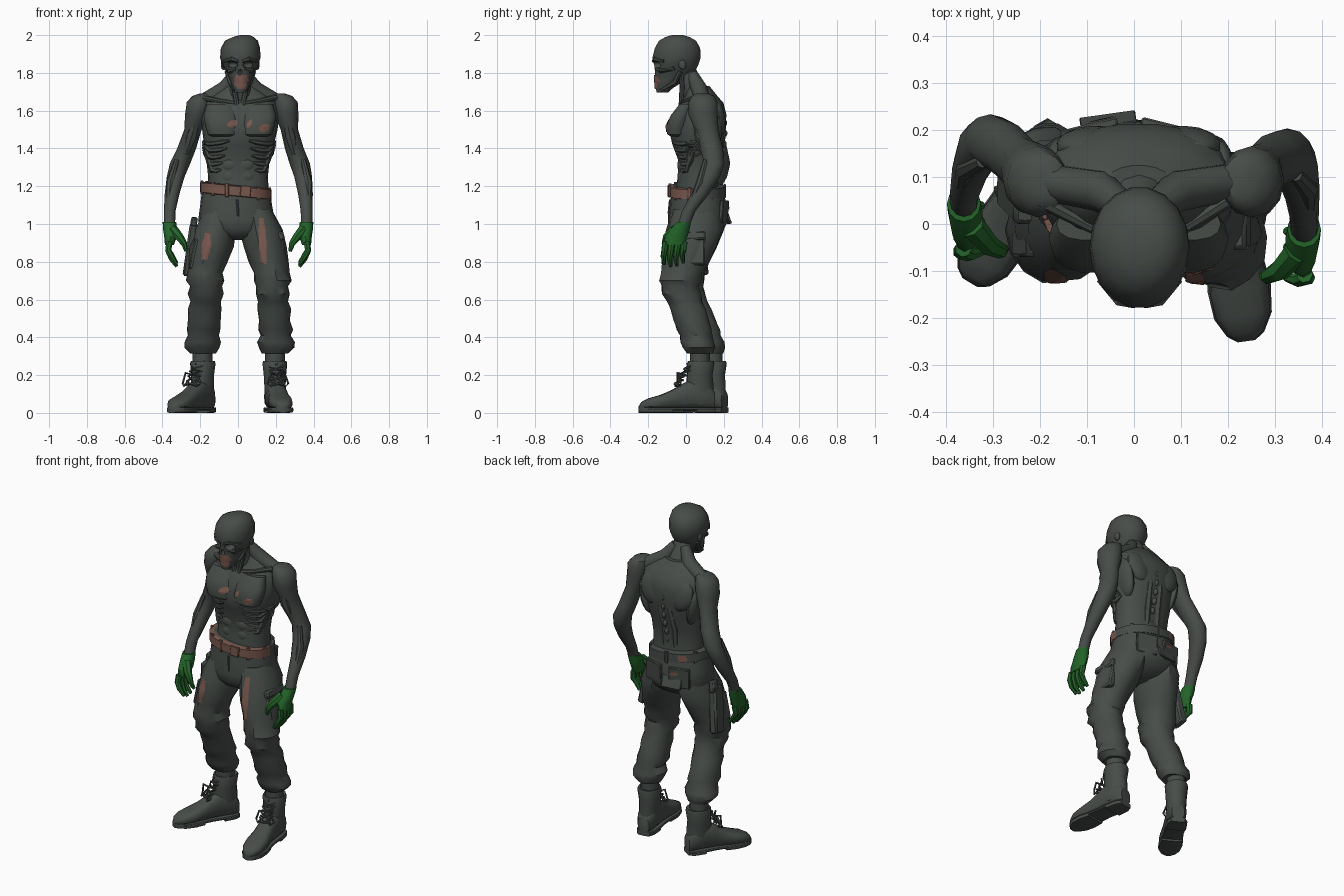
import bpy, bmesh, math, random
from mathutils import Vector, Matrix, Euler
from mathutils.bvhtree import BVHTree

random.seed(4)
V = Vector


def material(name, rgb):
    m = bpy.data.materials.new(name)
    m.diffuse_color = (*rgb, 1)
    return m


GREY = material("grey green", (0.062, 0.073, 0.065))
GREEN = material("glove green", (0.017, 0.125, 0.022))
RUST = material("rust brown", (0.19, 0.096, 0.074))


def finish(name, bm, mat):
    bmesh.ops.recalc_face_normals(bm, faces=bm.faces)
    me = bpy.data.meshes.new(name)
    bm.to_mesh(me)
    bm.free()
    me.materials.append(mat)
    ob = bpy.data.objects.new(name, me)
    bpy.context.collection.objects.link(ob)
    return ob


def loft(name, rings, mat=GREY, n=14, p=1.0, jitter=0, closed=False):
    """Skin rings given as (centre, axis a, axis b)."""
    bm, loops = bmesh.new(), []
    for c, a, b in rings:
        loop = []
        for k in range(n):
            t = 2 * math.pi * k / n
            u, v = [math.copysign(abs(f) ** p, f) for f in (math.cos(t), math.sin(t))]
            f = 1 + random.uniform(-jitter, jitter)
            loop.append(bm.verts.new(c + a * u * f + b * v * f))
        loops.append(loop)
    for l0, l1 in zip(loops, loops[1:] + loops[:1] if closed else loops[1:]):
        for k in range(n):
            j = (k + 1) % n
            bm.faces.new((l0[k], l0[j], l1[j], l1[k]))
    if not closed:
        bm.faces.new(loops[0])
        bm.faces.new(loops[-1])
    return finish(name, bm, mat)


def stack(name, rows, mat=GREY, tilt=0.0, **kw):
    """Level rings (x, y, z, half width, half depth)."""
    return loft(name, [(V((x, y, z)), V((a, 0, tilt * a)), V((0, b, 0))) for x, y, z, a, b in rows], mat, **kw)


def tube(name, pts, radii, mat=GREY, n=8, closed=False):
    pts = [V(q) for q in pts]
    if not isinstance(radii, (list, tuple)):
        radii = [radii] * len(pts)
    rings, last = [], len(pts) - 1
    for i, q in enumerate(pts):
        before = pts[i - 1] if i or closed else q
        t = (pts[(i + 1) % len(pts)] if i < last or closed else q) - before
        ref = V((0, 1, 0)) if abs(t.normalized().y) < 0.85 else V((0, 0, 1))
        a = t.cross(ref).normalized()
        b = t.cross(a).normalized()
        rings.append((q, a * radii[i], b * radii[i]))
    return loft(name, rings, mat, n, closed=closed)


def solid(name, loc, size, rot=(0, 0, 0), mat=GREY, box=False):
    bm = bmesh.new()
    M = Matrix.LocRotScale(V(loc), Euler([math.radians(r) for r in rot]), V(size))
    if box:
        bmesh.ops.create_cube(bm, size=1, matrix=M)
        bmesh.ops.bevel(bm, geom=bm.edges[:], offset=min(size) * 0.2, segments=1, affect='EDGES')
    else:
        bmesh.ops.create_uvsphere(bm, u_segments=14, v_segments=9, radius=1, matrix=M)
    return finish(name, bm, mat)


def patch(name, x, z, w, h, targets, back=False, slant=0.0, rows=8, end=.7):
    """Thin stain laid on the targets by casting rays along y."""
    trees = [BVHTree.FromPolygons([v.co for v in o.data.vertices],
                                  [f.vertices[:] for f in o.data.polygons]) for o in targets]
    d = V((0, -1 if back else 1, 0))
    bm, grid = bmesh.new(), []
    for i in range(rows + 1):
        s = 2 * i / rows - 1
        half = w * max(end, 1 - abs(s) ** 3) * random.uniform(0.85, 1.1)
        line = []
        for k in range(6):
            o = V((x + slant * s + half * (k / 2.5 - 1), 0, z + h * s)) - d
            hits = [r[0] for r in (t.ray_cast(o, d) for t in trees) if r[0]]
            line.append(bm.verts.new(min(hits, key=lambda q: (q - o).length) - d * 0.005) if hits else None)
        grid.append(line)
    for r0, r1 in zip(grid, grid[1:]):
        for k in range(5):
            q = (r0[k], r0[k + 1], r1[k + 1], r1[k])
            if all(q):
                bm.faces.new(q)
    return finish(name, bm, RUST)


# Head with hollow eyes and nose
skull = stack("head", [(.012, -.125, 1.695, .028, .03), (.013, -.115, 1.72, .042, .047), (.014, -.085, 1.76, .056, .08),
                       (.014, -.06, 1.80, .072, .105), (.013, -.052, 1.84, .094, .118), (.012, -.05, 1.88, .107, .13),
                       (.013, -.045, 1.93, .104, .122), (.018, -.045, 1.97, .087, .1), (.028, -.045, 1.99, .055, .065),
                       (.035, -.045, 2.0, .025, .03)], n=18)
cutters = [solid("nose_cutter", (.012, -.175, 1.803), (.013, .025, .018))]
for s in (-1, 1):
    ex = .012 + s * .043
    cutters.append(solid("eye_cutter", (ex, -.16, 1.843), (.03, .034, .021)))
    tube("brow", [(.012 + s * .01, -.172, 1.862), (ex, -.164, 1.874), (.012 + s * .085, -.118, 1.862)], [.009, .013, .008], n=6)
    tube("cheekbone", [(.012 + s * .022, -.158, 1.822), (.012 + s * .055, -.132, 1.812), (.012 + s * .085, -.06, 1.825)],
         [.009, .016, .011], n=7)
    solid("ear", (.012 + s * .093, -.02, 1.845), (.01, .02, .028), (15, 0, 0))
    tube("jaw_edge", [(.012 + s * .07, -.03, 1.81), (.012 + s * .05, -.06, 1.75), (.012 + s * .025, -.135, 1.708)],
         [.014, .016, .012])
for c in cutters:
    c.hide_render = c.hide_viewport = True
    m = skull.modifiers.new("hollow", 'BOOLEAN')
    m.operation, m.object, m.solver = 'DIFFERENCE', c, 'EXACT'
patch("mouth_stain", .02, 1.752, .043, .036, [skull], slant=-.004)

# Torso
rows = [(0, .06, 1.14, .165, .12), (0, .06, 1.25, .158, .105), (0, .065, 1.34, .168, .108), (.005, .062, 1.42, .185, .135),
        (.01, .06, 1.50, .2, .152), (.01, .075, 1.58, .205, .14), (.01, .085, 1.64, .195, .115), (.01, .08, 1.68, .15, .085),
        (.01, .065, 1.73, .08, .06)]
torso = stack("torso", rows, n=22, p=.9)
tube("neck", [(.01, .065, 1.64), (.012, .03, 1.74), (.013, -.02, 1.84)], [.085, .058, .055], n=12)


def skin(t, z, out=0):
    """Point on the torso at angle t from the front."""
    for a, b in zip(rows, rows[1:]):
        if a[2] <= z <= b[2]:
            f = (z - a[2]) / (b[2] - a[2])
            x, y, _, rx, ry = [p + (q - p) * f for p, q in zip(a, b)]
            return (x + (rx + out) * math.sin(t), y - (ry + out) * math.cos(t), z)


chest = [torso]
for s in (-1, 1):
    # Chest muscle as a flat slab, square towards the lower edge
    chest.append(stack("pectoral", [(.01 + s * .085, -.05, 1.462, .06, .03), (.01 + s * .09, -.05, 1.475, .08, .05),
                                    (.01 + s * .095, -.045, 1.52, .089, .06), (.01 + s * .1, -.03, 1.575, .092, .052),
                                    (.01 + s * .1, .0, 1.635, .075, .035)], n=14, p=.8))
    solid("shoulder_blade", (.01 + s * .1, .172, 1.56), (.075, .036, .095), (8, s * 15, 0))
    solid("side_back_muscle", (.01 + s * .16, .12, 1.49), (.035, .07, .12), (0, s * 12, 0))
    tube("collarbone", [(.01 + s * .015, -.022, 1.635), (.01 + s * .1, -.008, 1.65), (s * .2, .05, 1.67)], [.014, .012, .016])
    tube("trapezius", [(.012 + s * .03, .035, 1.79), (.01 + s * .08, .07, 1.712), (.01 + s * .2, .09, 1.645)],
         [.03, .045, .04], n=10)
    tube("neck_tendon", [(.013 + s * .05, -.025, 1.8), (.012 + s * .035, -.02, 1.73), (.01 + s * .015, -.025, 1.63)], .014)
    tube("lower_back_muscle", [(s * .035, .14, 1.2), (s * .035, .15, 1.34), (.01 + s * .035, .185, 1.46),
                               (.01 + s * .03, .182, 1.6)], [.025, .03, .025, .015])
    for i in range(5):
        tube("rib", [skin(s * t, 1.455 - .036 * i - .03 * math.sin(t * 1.6) + .02 * i * (t > 1.2))
                     for t in [.28 + .07 * i + .22 * k for k in range(7)]], [.006] + [.014] * 5 + [.006], n=6)
    for i in range(3):
        solid("abdominal", (s * .04, -.028, 1.25 + .062 * i), (.045, .018, .036))
for i in range(6):
    solid("spine_bump", (.01, .152 + .05 * math.sin(i / 7 * 2.6), 1.26 + .055 * i), (.012, .018, .02))
for x, z, w, h in ((-.03, 1.53, .026, .02), (.14, 1.508, .03, .02), (.06, 1.53, .013, .022)):
    patch("chest_stain", x, z, w, h, chest, slant=.008, end=.4)

# Arms with gloved hands
ARM = [(.225, .088, 1.69, .025, .035), (.237, .09, 1.678, .05, .06), (.25, .09, 1.645, .066, .076), (.256, .09, 1.58, .064, .078),
       (.272, .11, 1.5, .046, .062), (.298, .135, 1.4, .05, .06), (.327, .15, 1.32, .054, .054), (.345, .125, 1.25, .047, .056),
       (.357, .075, 1.16, .039, .047), (.363, .015, 1.07, .031, .036), (.363, -.01, 1.0, .03, .032)]
PALM = [(.363, -.012, 1.01, .036, .038), (.36, -.03, .975, .037, .05), (.357, -.052, .935, .034, .06), (.363, -.06, .89, .024, .055)]
for s in (1, -1):
    def place(x, y, z):
        f = min(1, max(0, (1.65 - z) / .6)) * (s < 0)
        return (s * (x - .045 * (s < 0) + .045 * f), y + .055 * f, z)
    side = "left" if s > 0 else "right"
    stack(side + "_arm", [place(*r[:3]) + r[3:] for r in ARM], n=12)
    tube(side + "_forearm_tendon", [place(*q) for q in ((.345, .105, 1.34), (.372, .075, 1.22), (.373, .02, 1.09))], [.014, .022, .012])
    tube(side + "_biceps", [place(*q) for q in ((.255, .055, 1.56), (.275, .077, 1.47), (.3, .1, 1.37))], [.018, .034, .016])
    stack(side + "_glove", [place(*r[:3]) + r[3:] for r in PALM], GREEN, n=12)
    for i in range(4):
        y, drop = -.108 + .033 * i, (.012, 0, .004, .02)[i]
        tube(side + "_finger", [place(*q) for q in ((.364, y, .905), (.37, y - .006, .86), (.352, y - .012, .815 + drop),
                                                    (.325, y - .006, .775 + drop))], [.018, .017, .015, .009], GREEN, n=7)
    tube(side + "_thumb", [place(*q) for q in ((.345, -.06, .97), (.31, -.1, .93), (.285, -.112, .895), (.275, -.108, .855))],
         [.028, .023, .017, .009], GREEN, n=7)

# Trousers
hips = stack("hips", [(-.01, .06, 1.185, .18, .138), (-.01, .064, 1.1, .19, .15), (-.008, .064, 1.02, .203, .16),
                      (-.004, .055, .97, .185, .145), (0, .045, .935, .11, .11), (0, .04, .915, .04, .06)], n=20, p=.9)
LEG = [(.095, .06, 1.08, .085, .13), (.12, .048, .97, .112, .152), (.14, .02, .88, .112, .142), (.162, -.003, .8, .102, .122),
       (.176, -.02, .74, .094, .11), (.185, -.028, .70, .1, .112), (.183, -.03, .67, .086, .1), (.184, -.026, .63, .093, .108),
       (.185, -.008, .59, .078, .092), (.19, .01, .55, .088, .095), (.192, .025, .49, .083, .094), (.196, .042, .44, .092, .094),
       (.198, .053, .41, .08, .085), (.2, .06, .375, .097, .092), (.204, .068, .345, .093, .085), (.198, .072, .315, .07, .068)]
# Boots, stations from heel to toe: distance, half width, top height
FOOT = [(0, .036, .11), (.03, .052, .15), (.1, .056, .19), (.17, .052, .155), (.23, .056, .12), (.29, .064, .095),
        (.35, .058, .078), (.39, .036, .058), (.405, .015, .035)]
legs = {}
for s, dy, heel, toe in ((1, 0, V((.185, .15, 0)), V((.24, -.25, 0))), (-1, .058, V((-.15, .205, 0)), V((-.35, -.125, 0)))):
    side = "left" if s > 0 else "right"
    legs[s] = stack(side + "_trouser_leg", [(s * (x - .014 * (s < 0) * (z < .72)), y + dy * max(0, (.85 - z) / .55), z, a, b)
                                            for x, y, z, a, b in LEG], n=14, jitter=.055)
    d, k = (toe - heel).normalized(), (toe - heel).length / .405
    w, up = d.cross(V((0, 0, 1))), V((0, 0, 1))
    loft(side + "_boot", [(heel + d * t * k + up * (h + .02) / 2, w * a, up * (h - .02) / 2) for t, a, h in FOOT], n=14, p=.75)
    for part, t0, t1, z0 in (("sole", 0, 1, .012), ("heel", 0, .28, 0), ("tread", .45, 1, 0)):
        loft(side + "_boot_" + part, [(heel + d * t * k + up * (z0 + .03) / 2, w * (a + .004), up * (.03 - z0) / 2)
                                      for t, a, h in FOOT if t0 * .405 <= t <= t1 * .405], n=12, p=.4)
    c = heel + d * .078 * k
    loft(side + "_boot_shaft", [(c + up * z + d * o, w * a, d * b) for z, o, a, b in
                                ((.05, 0, .05, .07), (.13, 0, .056, .075), (.2, 0, .06, .068), (.262, -.005, .066, .073),
                                 (.275, -.005, .062, .068), (.27, -.005, .05, .055))], n=14)
    tube(side + "_ankle", [c + up * .2, c + up * .36], .053, n=12)
    # Laces and loose bow
    for i in range(5):
        q = c + d * (.125 - .017 * i) * k + up * (.146 + .026 * i)
        for e in (-1, 1):
            tube(side + "_lace", [q - w * e * .036 - d * .015, q + up * .008 + d * .01, q + w * e * .036 + up * .022 - d * .018], .006, n=5)
    for e in (-1, 1):
        q = c + d * .09 + up * .2
        tube(side + "_lace_loop", [q, q + w * e * .035 + d * .025 + up * .012, q + w * e * .056 + d * .02 - up * .045,
                                   q + w * e * .04 + d * .035 - up * .06, q + d * .02 - up * .01], .006, n=5)

# Belt, rust coloured towards the front
belt = stack("belt", [(-.012, .058, 1.147, .18, .14), (-.012, .058, 1.15, .19, .15), (-.012, .058, 1.2, .19, .15),
                      (-.012, .058, 1.205, .165, .125)], tilt=-.1, n=28, p=.9)
belt.data.materials.append(RUST)
for f in belt.data.polygons:
    f.material_index = int(f.center.y < .05 and len(f.vertices) == 4)
solid("buckle", (.04, -.09, 1.173), (.055, .012, .06), (0, 6, 3), RUST, True)
for t in (-1.3, -.7, -.25, .7, 1.3, 2.2, 3.14, 4.1):
    solid("belt_loop", (-.012 + .186 * math.sin(t), .058 - .148 * math.cos(t), 1.175 - .019 * math.sin(t)),
          (.02, .012, .072), (0, 0, math.degrees(t)), RUST if math.cos(t) > .2 else GREY, True)

# Pockets, thigh pouch and fly
solid("left_cargo_pocket", (.228, .025, .86), (.04, .15, .16), (0, -12, 0), box=True)
solid("left_pocket_flap", (.224, .025, .935), (.042, .158, .045), (0, -16, 0), box=True)
solid("right_cargo_pocket", (-.228, .0, .84), (.035, .14, .16), (0, 12, 0), box=True)
solid("thigh_pouch", (-.25, .06, .86), (.05, .085, .27), (8, 8, 0), box=True)
solid("pouch_handle", (-.235, .065, 1.0), (.035, .05, .07), (8, 10, 0), box=True)
seat = [solid("back_pocket", (-.01 + s * .085, .2, 1.065), (.125, .02, .12), (-4, 0, s * -14), box=True) for s in (-1, 1)]
seat.append(solid("torn_flap", (-.055, .218, 1.035), (.12, .012, .07), (20, 0, 8), box=True))
tube("fly_seam", [(-.005, -.085, 1.13), (0, -.092, 1.06), (0, -.082, .99)], .006, n=6)

# Stains on the cloth
front = [hips, *legs.values()]
patch("left_thigh_stain", .13, .91, .02, .122, front, slant=-.006)
patch("right_thigh_stain", -.168, .882, .024, .07, front, slant=.008)
patch("belt_back_stain", -.11, 1.183, .028, .02, [belt], back=True)
patch("seat_stain", -.07, 1.09, .025, .012, [hips, *seat], back=True, slant=-.012)

bpy.ops.object.select_all(action='DESELECT')
for ob in bpy.data.objects:
    if not ob.hide_render:
        ob.select_set(True)
        bpy.context.view_layer.objects.active = ob
bpy.ops.object.shade_smooth_by_angle(angle=math.radians(38))
